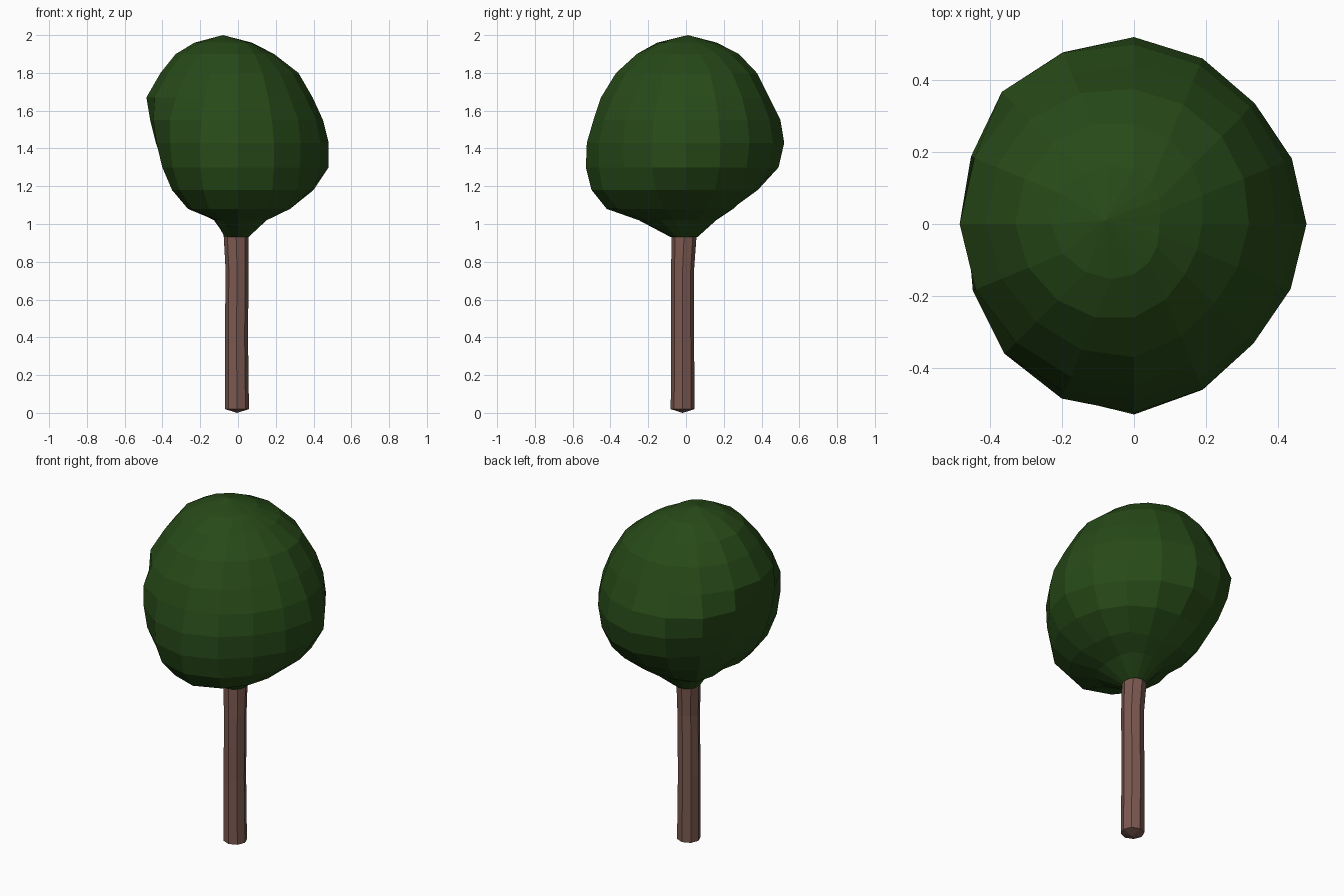
import bpy, bmesh
from math import cos, sin, pi

if "Cube" in bpy.data.objects:
    bpy.data.objects.remove(bpy.data.objects["Cube"])


def make_object(name, rings, color, bottom=None, top=None):
    """Loft closed rings of points, with optional tip points at the ends."""
    bm = bmesh.new()
    loops = [[bm.verts.new(p) for p in ring] for ring in rings]
    n = len(loops[0])
    for a, b in zip(loops, loops[1:]):
        for i in range(n):
            j = (i + 1) % n
            bm.faces.new((a[i], a[j], b[j], b[i]))
    for tip, loop in ((bottom, loops[0]), (top, loops[-1])):
        if tip:
            v = bm.verts.new(tip)
            for i in range(n):
                bm.faces.new((loop[i], loop[(i + 1) % n], v))
    bmesh.ops.recalc_face_normals(bm, faces=bm.faces[:])
    mesh = bpy.data.meshes.new(name)
    bm.to_mesh(mesh)
    bm.free()
    mat = bpy.data.materials.new(name + "_color")
    mat.diffuse_color = (*color, 1)
    mat.use_nodes = True
    mat.node_tree.nodes["Principled BSDF"].inputs["Base Color"].default_value = mat.diffuse_color
    mesh.materials.append(mat)
    obj = bpy.data.objects.new(name, mesh)
    bpy.context.collection.objects.link(obj)
    return obj


def canopy_ring(z, radii):
    """Ring of 16 points from 8 directional radii, smoothly interpolated."""
    pts = []
    for k in range(16):
        i = k // 2
        r = radii[i]
        if k % 2:
            a, b, c, d = (radii[(i + o) % 8] for o in (-1, 0, 1, 2))
            r = (9 * (b + c) - a - d) / 16
        t = 2 * pi * k / 16
        pts.append((r * cos(t), r * sin(t), z))
    return pts


# Canopy: radius at each height towards E, NE, N, NW, W, SW, S, SE
profile = {
    0.93: (.055, .06, .06, .065, .07, .08, .08, .065),
    1.02: (.15, .18, .16, .16, .12, .15, .25, .19),
    1.08: (.27, .29, .24, .30, .24, .35, .42, .34),
    1.18: (.40, .40, .38, .38, .33, .44, .50, .44),
    1.30: (.48, .455, .49, .45, .39, .49, .53, .465),
    1.43: (.48, .475, .52, .50, .435, .51, .525, .47),
    1.55: (.45, .46, .50, .52, .465, .51, .49, .45),
    1.67: (.395, .42, .44, .47, .485, .465, .45, .39),
    1.80: (.32, .345, .375, .41, .41, .385, .37, .315),
    1.90: (.19, .23, .28, .32, .33, .30, .26, .20),
    1.96: (.07, .10, .15, .20, .23, .19, .14, .09),
}
make_object("canopy", [canopy_ring(z, r) for z, r in profile.items()],
            (.02, .068, .009), top=(-.08, .01, 2.0))

# Trunk: slightly wandering eight-sided post with a blunt pointed foot
path = [(-.005, -.018, .02, .063), (-.008, -.018, .4, .061),
        (-.005, -.018, .76, .061), (-.01, -.01, .94, .066)]
trunk_rings = [[(x + r * cos(pi * k / 4), y + r * sin(pi * k / 4), z)
                for k in range(8)] for x, y, z, r in path]
make_object("trunk", trunk_rings, (.2, .1, .08), bottom=(-.005, -.018, 0))
